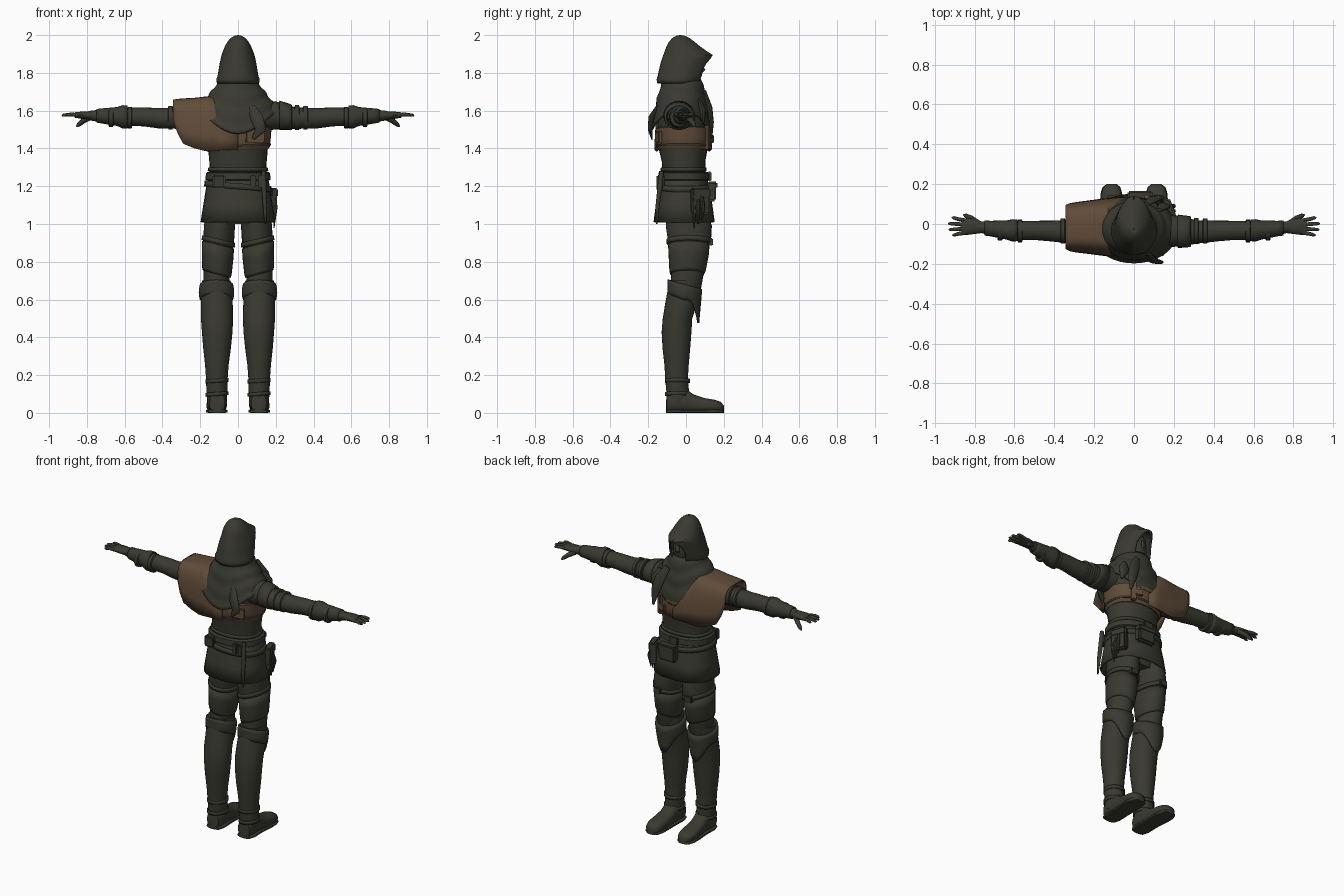
import bpy, bmesh, math
from math import sin, cos, pi
from mathutils import Vector, Matrix

def mat(name, c):
    m = bpy.data.materials.new(name)
    m.diffuse_color = (*c, 1)
    return m

DARK = mat("dark olive cloth", (0.042, 0.042, 0.031))
BROWN = mat("brown leather", (0.120, 0.073, 0.041))

def finish(name, bm, m, thick=0):
    bmesh.ops.remove_doubles(bm, verts=bm.verts, dist=0.0002)
    bmesh.ops.recalc_face_normals(bm, faces=bm.faces)
    me = bpy.data.meshes.new(name)
    bm.to_mesh(me)
    bm.free()
    ob = bpy.data.objects.new(name, me)
    bpy.context.collection.objects.link(ob)
    me.materials.append(m)
    if thick:
        mod = ob.modifiers.new("thickness", 'SOLIDIFY')
        mod.thickness = thick
    return ob

def grid(name, rows, m=DARK, closed=True, caps=True, thick=0):
    """Skin a list of point rows."""
    bm = bmesh.new()
    vs = [[bm.verts.new(p) for p in r] for r in rows]
    n = len(rows[0])
    for a, b in zip(vs, vs[1:]):
        for i in range(n if closed else n - 1):
            j = (i + 1) % n
            bm.faces.new((a[i], a[j], b[j], b[i]))
    if caps and closed:
        bm.faces.new(vs[0])
        bm.faces.new(vs[-1])
    return finish(name, bm, m, thick)

def sp(v, e):
    return math.copysign(abs(v) ** e, v)

def loft(name, rings, axis='z', m=DARK, n=28, e=1.0, caps=True, thick=0, tilt=0):
    """Rings are (position on axis, centre 1, centre 2, radius 1, radius 2)."""
    rows = []
    for p, c1, c2, r1, r2 in rings:
        row = []
        for i in range(n):
            a = 2 * pi * i / n
            u, v = c1 + r1 * sp(cos(a), e), c2 + r2 * sp(sin(a), e)
            row.append({'z': (u, v, p + tilt * cos(a)), 'x': (p, u, v), 'y': (u, p, v)}[axis])
        rows.append(row)
    return grid(name, rows, m, True, caps, thick)

def tube(name, pts, radii, m=DARK, n=10, flat=1.0):
    pts = [Vector(p) for p in pts]
    rows = []
    for i, p in enumerate(pts):
        d = (pts[min(i + 1, len(pts) - 1)] - pts[max(i - 1, 0)]).normalized()
        u = d.cross(Vector((0.1, 1, 0.05))).normalized()
        w = d.cross(u)
        rows.append([p + radii[i] * (cos(2*pi*k/n) * u + flat * sin(2*pi*k/n) * w) for k in range(n)])
    return grid(name, rows, m)

def box(name, c, size, m=DARK, rz=0):
    bm = bmesh.new()
    bmesh.ops.create_cube(bm, size=1)
    bmesh.ops.scale(bm, vec=size, verts=bm.verts)
    bmesh.ops.bevel(bm, geom=bm.edges[:], offset=min(size) * 0.2, segments=2, affect='EDGES')
    bmesh.ops.rotate(bm, matrix=Matrix.Rotation(rz, 3, 'Z'), verts=bm.verts)
    bmesh.ops.translate(bm, vec=c, verts=bm.verts)
    return finish(name, bm, m)

# Torso and tunic
loft("torso", [(1.0, 0, 0, .13, .10), (1.12, 0, -.005, .155, .115), (1.25, 0, -.012, .15, .115),
               (1.33, 0, -.013, .152, .115), (1.40, 0, -.015, .158, .13), (1.50, 0, -.015, .168, .135),
               (1.58, 0, -.025, .19, .125), (1.63, 0, -.03, .185, .10), (1.68, 0, -.03, .13, .085),
               (1.76, 0, -.02, .07, .075)], e=.9)
loft("skirt", [(1.27, 0, -.013, .155, .122), (1.20, 0, -.012, .168, .132), (1.10, 0, -.01, .184, .15),
               (1.01, 0, -.01, .198, .162)], e=.85, caps=False, thick=.012)
loft("waist_hem", [(1.30, 0, -.013, .157, .12), (1.28, 0, -.013, .161, .123)], e=.9, thick=.01, caps=False)
loft("belt", [(1.275, 0, -.012, .162, .128), (1.27, 0, -.012, .170, .134), (1.235, 0, -.012, .172, .136),
              (1.23, 0, -.012, .165, .13)], e=.88)
loft("slanted_belt", [(1.215, 0, -.012, .176, .141), (1.185, 0, -.012, .180, .144)], e=.87,
     tilt=-.015, caps=False, thick=.012)

# Belt pouches, dagger and hanging tassels
box("front_pouch", (.03, .135, 1.17), (.12, .05, .10))
box("front_pouch_flap", (.03, .14, 1.205), (.125, .052, .04))
box("side_pouch", (.172, .075, 1.12), (.04, .10, .14), rz=.35)
box("side_pouch_flap", (.176, .077, 1.165), (.043, .104, .05), rz=.35)
for i, x in enumerate((-.10, .08, .12)):
    box(f"back_belt_pouch_{i}", (x, -.135, 1.225), (.07 if i == 0 else .03, .04, .07))
tube("dagger", [(.135, -.13, 1.28), (.137, -.137, 1.2), (.142, -.15, 1.1), (.145, -.155, 1.0)],
     [.012, .014, .011, .004])
for i in range(3):
    tube(f"tassel_{i}", [(.18, .04 + .02*i, 1.18), (.198, .04 + .025*i, 1.09), (.19, .045 + .02*i, .98 + .02*i)],
         [.008, .012, .003], n=8)
box("belt_buckle", (0, .125, 1.252), (.06, .02, .05))

# Brown chest band
loft("chest_band", [(1.39, 0, -.012, .160, .132), (1.40, 0, -.012, .168, .141), (1.45, 0, -.012, .174, .146),
                    (1.505, 0, -.015, .178, .146), (1.51, 0, -.015, .168, .137)], m=BROWN, e=.9, tilt=.008)
loft("chest_band_trim", [(1.418, 0, -.012, .1745, .1465), (1.408, 0, -.012, .1735, .1455)],
     m=DARK, e=.9, tilt=.008, caps=False, thick=.008)
box("chest_strap", (.10, .115, 1.46), (.03, .03, .13), BROWN, -.5)
box("chest_strap_buckle", (.08, .13, 1.45), (.06, .02, .04), BROWN, -.4)
box("back_strap", (.09, -.145, 1.46), (.10, .02, .06), BROWN, .2)

# Brown half cape arched over one shoulder
rows = []
for x, yb, yf, zb, zt in [(-.345, -.125, .095, 1.55, 1.658), (-.32, -.137, .105, 1.48, 1.662),
                          (-.29, -.143, .11, 1.425, 1.665), (-.23, -.15, .118, 1.40, 1.668),
                          (-.17, -.158, .126, 1.385, 1.675), (-.13, -.163, .130, 1.388, 1.675),
                          (-.08, -.166, .134, 1.392, 1.62), (0, -.166, .137, 1.395, 1.54)]:
    row = []
    for i in range(25):
        a = pi * i / 24
        row.append((x, (yb + yf) / 2 - (yf - yb) / 2 * sp(cos(a), .5), zb + (zt - zb) * max(sin(a), 0) ** .6))
    rows.append(row)
grid("shoulder_cape", rows, BROWN, closed=False, thick=.008)

# Draped cowl with folds
rows = []
for j in range(15):
    t = j / 14
    row = []
    for i in range(40):
        a = 2 * pi * i / 40
        f = 1 + .035 * sin(t * 19 + 1.2 * cos(a)) * (1 - .5 * t)
        row.append(((.09 + .13 * t) * f * sin(a), -.02 - .01 * t - (.10 + .065 * t ** .8) * f * cos(a),
                    1.77 - t * (.17 + .12 * abs(cos(a)) ** 3)))
    rows.append(row)
grid("cowl", rows, caps=False, thick=.012)
tube("scarf_tail_back", [(.07, -.15, 1.62), (.10, -.185, 1.56), (.12, -.19, 1.50), (.08, -.18, 1.45)],
     [.02, .035, .03, .008], flat=.4)
tube("scarf_tail_front", [(.06, .10, 1.70), (.10, .125, 1.62), (.125, .135, 1.54), (.14, .135, 1.45)],
     [.02, .035, .03, .008], flat=.4)
tube("scarf_knot", [(.13, .07, 1.66), (.15, .09, 1.60), (.17, .09, 1.53)], [.015, .035, .01], flat=.5)

# Pointed hood, open at the face; rings are (height, half width, back y, front y, opening angle)
rows = []
for z, rx, yb, yf, g in [(1.745, .112, -.152, .085, 30), (1.765, .115, -.156, .095, 33), (1.785, .108, -.150, .11, 37),
                         (1.82, .102, -.142, .118, 38), (1.85, .097, -.135, .128, 32), (1.875, .092, -.127, .138, 20),
                         (1.895, .087, -.12, .142, 3), (1.915, .080, -.113, .11, 0), (1.94, .070, -.103, .075, 0),
                         (1.965, .056, -.09, .045, 0), (1.985, .038, -.072, .018, 0), (1.997, .018, -.05, -.008, 0),
                         (2.0, .002, -.032, -.028, 0)]:
    row = []
    for i in range(37):
        a = math.radians(g + (360 - 2 * g) * i / 36)
        peak = 1 - .25 * max(cos(a), 0) ** 2
        row.append((rx * sin(a) * peak, (yb + yf) / 2 + (yf - yb) / 2 * cos(a), z))
    rows.append(row)
grid("hood", rows, closed=False, thick=.01)
loft("masked_head", [(1.70, 0, -.01, .05, .06), (1.75, 0, 0, .055, .07), (1.79, 0, .005, .065, .08),
                     (1.83, 0, 0, .07, .08), (1.88, 0, -.01, .07, .08), (1.93, 0, -.02, .05, .06),
                     (1.96, 0, -.02, .02, .03)])
tube("nose", [(0, .07, 1.85), (0, .09, 1.815), (0, .075, 1.80)], [.008, .013, .008])

for s, side in ((1, "right"), (-1, "left")):
    def L(name, rings, **k):
        return loft(f"{side}_{name}", [(z, s * cx, cy, rx, ry) for z, cx, cy, rx, ry in rings], **k)

    def A(name, rings, **k):
        return loft(f"{side}_{name}", [(s * x, *r) for x, *r in rings], axis='x', **k)

    # Arms with sleeve bands and cuffs
    A("arm", [(.13, -.03, 1.57, .08, .075), (.20, -.035, 1.575, .08, .075), (.26, -.038, 1.565, .07, .062),
              (.32, -.04, 1.56, .058, .056), (.42, -.035, 1.56, .052, .054), (.50, -.032, 1.567, .048, .05),
              (.58, -.032, 1.568, .048, .048), (.66, -.028, 1.57, .042, .042), (.72, -.022, 1.572, .034, .034),
              (.78, -.015, 1.574, .028, .026)], n=20)
    A("shoulder_guard", [(.22, -.037, 1.575, .084, .078), (.27, -.038, 1.568, .079, .070),
                         (.285, -.038, 1.565, .076, .066)], n=20, thick=.01, caps=False)
    for i, (x, r) in enumerate(((.30, .066), (.345, .063), (.56, .057), (.66, .049))):
        A(f"arm_band_{i}", [(x, -.035, 1.563, r - .006, r - .006), (x + .003, -.035, 1.563, r, r),
                            (x + .022, -.035, 1.563, r, r), (x + .025, -.035, 1.563, r - .006, r - .006)], n=20)
    A("bracer", [(.585, -.032, 1.567, .054, .06), (.61, -.032, 1.567, .056, .062), (.64, -.03, 1.569, .048, .05),
                 (.72, -.023, 1.572, .039, .04), (.75, -.02, 1.573, .038, .036)], n=20, thick=.006, caps=False)
    # Gloved hands
    A("palm", [(.76, -.017, 1.575, .028, .024), (.79, -.013, 1.575, .036, .022), (.83, -.012, 1.576, .042, .019),
               (.865, -.014, 1.577, .040, .014)], n=16)
    for i, (y, d, e) in enumerate(((.018, .014, .915), (-.003, .005, .933), (-.024, -.004, .93), (-.044, -.012, .912))):
        tube(f"{side}_finger_{i}", [(s * .85, y, 1.577), (s * .885, y + d * .5, 1.58), (s * (e - .008), y + d, 1.576),
                                    (s * e, y + d, 1.574)], [.011, .010, .008, .003])
    tube(f"{side}_thumb", [(s * .785, .005, 1.565), (s * .82, .03, 1.545), (s * .845, .042, 1.525),
                           (s * .855, .046, 1.515)], [.016, .014, .011, .004])

    # Trousers, thigh wrap and straps
    L("thigh", [(1.08, .09, .005, .08, .105), (.99, .098, .015, .082, .122), (.92, .102, .018, .082, .115),
                (.84, .108, .015, .077, .10), (.76, .112, .010, .072, .088), (.66, .115, 0, .066, .08),
                (.58, .115, -.02, .06, .075)])
    L("thigh_wrap", [(.89, .106, .015, .085, .11), (.83, .108, .014, .083, .106), (.75, .112, .008, .078, .096),
                     (.735, .112, .006, .074, .09)], thick=.008, caps=False, tilt=.02 * s)
    L("thigh_strap", [(.92, .103, .016, .087, .118), (.895, .104, .016, .089, .119)], thick=.01,
      caps=False, tilt=.02 * s)
    box(f"{side}_thigh_buckle", (s * .11, .132, .905), (.05, .02, .04))

    # Tall boots and feet
    L("boot", [(.70, .115, -.005, .076, .083), (.66, .114, -.01, .080, .085), (.58, .112, -.025, .084, .085),
               (.50, .111, -.045, .085, .078), (.43, .110, -.05, .081, .079), (.34, .111, -.051, .073, .073),
               (.25, .112, -.05, .062, .064), (.18, .112, -.05, .057, .06), (.10, .112, -.043, .055, .06),
               (.04, .111, -.045, .05, .056)])
    rows = []
    for j in range(5):
        t = j / 4
        row = []
        for i in range(28):
            a = 2 * pi * i / 28
            f = (1 + cos(a)) / 2
            top, low = .705 - .05 * f, .60 + .03 * abs(cos(a)) - .155 * f ** 6
            row.append((s * (.114 + (.088 + .006 * sin(t * pi)) * sin(a)), -.006 - .008 * t + (.092 - .008 * t) * cos(a),
                        top + (low - top) * t))
        rows.append(row)
    grid(f"{side}_knee_guard", rows, caps=False, thick=.01)
    for z in (.09, .16):
        L(f"ankle_strap_{int(z * 100)}", [(z, .112, -.045, .061, .066), (z + .02, .112, -.046, .061, .066)],
          thick=.008, caps=False, tilt=.004)
    foot = [(-.106, 0, .02, .03), (-.10, 0, .04, .05), (-.06, 0, .052, .065), (0, 0, .05, .062), (.04, .001, .05, .048),
            (.10, .003, .054, .038), (.15, .004, .052, .034), (.185, .003, .042, .028), (.20, .002, .022, .018)]
    loft(f"{side}_foot", [(y, s * (.11 + d), h + .002, w, h) for y, d, w, h in foot], axis='y', e=.8)
    loft(f"{side}_sole", [(y, s * (.11 + d), .009, w + .003, .009) for y, d, w, h in foot], axis='y', e=.4)

bpy.ops.object.select_all(action='SELECT')
bpy.context.view_layer.objects.active = bpy.context.selected_objects[0]
bpy.ops.object.shade_smooth_by_angle(angle=math.radians(40))
